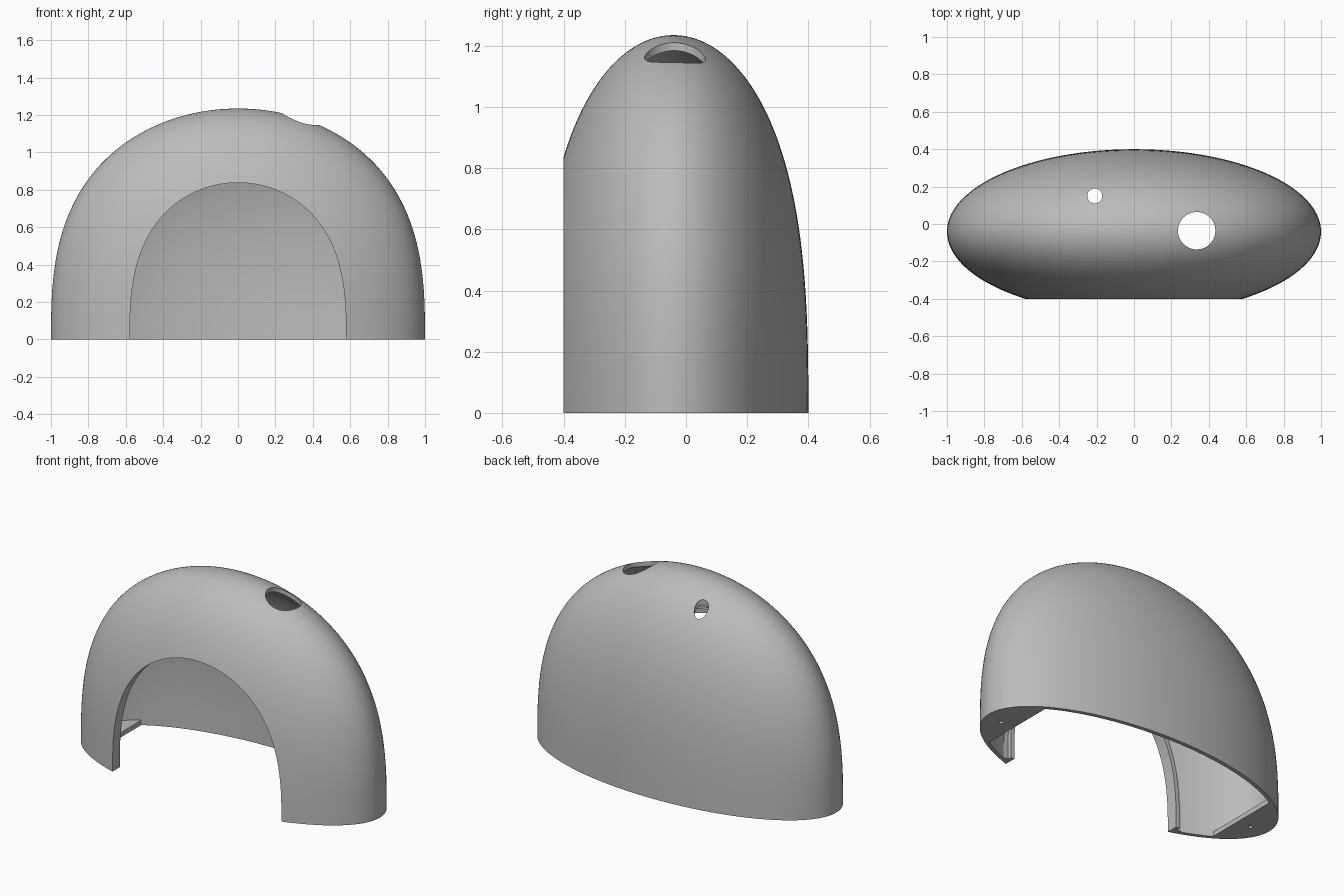
import bpy, bmesh
from math import sin, cos, pi, radians

old = bpy.data.objects.get("Cube")
if old:
    bpy.data.objects.remove(old)

POWER = 2.8        # fullness of the dome profile
CY = -0.041        # centre line of the oval footprint
HEIGHT = 1.235
WALL = 0.025

grey = bpy.data.materials.new("plain_grey")
grey.use_nodes = True
colour = (0.5, 0.5, 0.5, 1)
grey.diffuse_color = colour
grey.node_tree.nodes["Principled BSDF"].inputs["Base Color"].default_value = colour


def finish(name, bm):
    bmesh.ops.recalc_face_normals(bm, faces=bm.faces)
    mesh = bpy.data.meshes.new(name)
    bm.to_mesh(mesh)
    bm.free()
    mesh.materials.append(grey)
    obj = bpy.data.objects.new(name, mesh)
    bpy.context.collection.objects.link(obj)
    return obj


def dome(name, inset, skirt=0.0, sides=144, rows=40):
    """Closed oval dome, optionally extended below the ground."""
    bm = bmesh.new()
    levels = [(1.0, -skirt)] if skirt else []
    for i in range(rows):
        a = pi / 2 * i / rows
        levels.append((cos(a), (HEIGHT - inset) * sin(a) ** (2 / POWER)))
    rings = []
    for r, z in levels:
        rings.append([bm.verts.new(((1 - inset) * r * cos(2 * pi * k / sides),
                                    CY + (0.441 - inset) * r * sin(2 * pi * k / sides), z))
                      for k in range(sides)])
    tip = bm.verts.new((0, CY, HEIGHT - inset))
    bm.faces.new(rings[0])
    for k in range(sides):
        n = (k + 1) % sides
        for low, up in zip(rings, rings[1:]):
            bm.faces.new((low[k], low[n], up[n], up[k]))
        bm.faces.new((rings[-1][k], rings[-1][n], tip))
    return finish(name, bm)


def arch(name, grow, y0, y1, steps=80):
    """Arched doorway prism running along y."""
    w, h = 0.578 + grow, 0.838 + grow
    points = [(w, -0.3)]
    for i in range(steps + 1):
        a = pi * i / steps
        points.append((w * cos(a), h * max(sin(a), 0) ** (2 / POWER)))
    points.append((-w, -0.3))
    bm = bmesh.new()
    face = bm.faces.new([bm.verts.new((x, y0, z)) for x, z in points])
    out = bmesh.ops.extrude_face_region(bm, geom=[face])
    moved = [v for v in out["geom"] if isinstance(v, bmesh.types.BMVert)]
    bmesh.ops.translate(bm, verts=moved, vec=(0, y1 - y0, 0))
    return finish(name, bm)


def cylinder(name, x, y, radius, z0, z1):
    bm = bmesh.new()
    bmesh.ops.create_cone(bm, cap_ends=True, segments=48, radius1=radius,
                          radius2=radius, depth=z1 - z0)
    bmesh.ops.translate(bm, verts=bm.verts, vec=(x, y, (z0 + z1) / 2))
    return finish(name, bm)


def box(name, x, y, z, sx, sy, sz):
    bm = bmesh.new()
    bmesh.ops.create_cube(bm, size=1)
    bmesh.ops.scale(bm, verts=bm.verts, vec=(sx, sy, sz))
    bmesh.ops.translate(bm, verts=bm.verts, vec=(x, y, z))
    return finish(name, bm)


def cut(target, cutter):
    cutter.hide_render = True
    mod = target.modifiers.new("cut", "BOOLEAN")
    mod.operation = "DIFFERENCE"
    mod.solver = "EXACT"
    mod.object = cutter
    bpy.context.view_layer.objects.active = target
    bpy.ops.object.modifier_apply(modifier=mod.name)
    bpy.data.objects.remove(cutter)


# Hollow interior, leaving a stepped rail round the doorway and floor tabs at both ends
cavity = dome("cavity", WALL, skirt=0.1)
cut(cavity, arch("rail_outer_step", 0.055, -0.6, -0.355))
cut(cavity, arch("rail_inner_step", 0.025, -0.6, -0.33))
for side in (-1, 1):
    cut(cavity, box("floor_tab", side * 1.05, 0, -0.135, 0.5, 2, 0.33))

# Outer shell with its openings
shell = dome("shell", 0)
cut(shell, cavity)
cut(shell, arch("doorway", 0, -0.7, -0.1))
cut(shell, cylinder("large_top_hole", 0.335, -0.036, 0.1, 0.8, 1.5))
cut(shell, cylinder("small_top_hole", -0.21, 0.15, 0.04, 0.8, 1.5))
for side in (-1, 1):
    cut(shell, cylinder("screw_hole", side * 0.89, -0.07, 0.012, -0.1, 0.1))

# Smooth surfaces with crisp rims
bpy.ops.object.select_all(action="DESELECT")
shell.select_set(True)
bpy.context.view_layer.objects.active = shell
bpy.ops.object.shade_smooth_by_angle(angle=radians(30))
